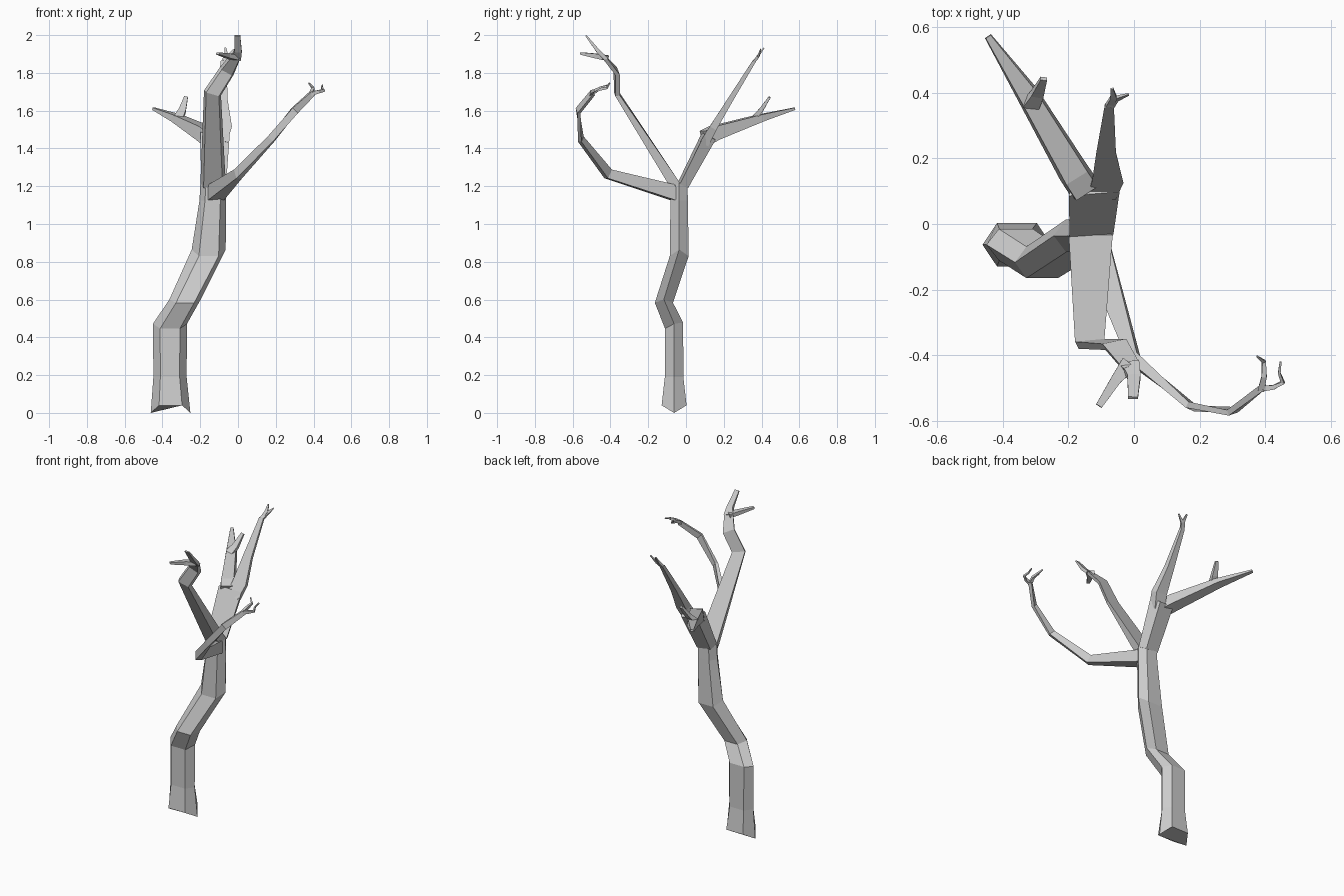
import bpy
import bmesh
from mathutils import Vector


def loft(name, rings):
    """Skin a list of equal-sized point rings and cap both ends."""
    bm = bmesh.new()
    vs = [[bm.verts.new(p) for p in r] for r in rings]
    n = len(vs[0])
    for r0, r1 in zip(vs, vs[1:]):
        for i in range(n):
            j = (i + 1) % n
            bm.faces.new((r0[i], r0[j], r1[j], r1[i]))
    bm.faces.new(vs[0][::-1])
    bm.faces.new(vs[-1])
    bmesh.ops.recalc_face_normals(bm, faces=bm.faces)
    me = bpy.data.meshes.new(name)
    bm.to_mesh(me)
    bm.free()
    ob = bpy.data.objects.new(name, me)
    bpy.context.collection.objects.link(ob)
    return ob


def hex_ring(x, y, z, a, b, side_dz=0.0, tilt=0.0):
    """Hexagon with points left and right; side_dz lifts the points."""
    k = 0.58 * a
    flat = [(-a, 0), (-k, -b), (k, -b), (a, 0), (k, b), (-k, b)]
    return [(x + px, y + py, z + tilt * py + (side_dz if py == 0 else 0))
            for px, py in flat]


def limb(name, path, ref, lo=1.0, hi=1.0):
    """Four-sided limb; path items are x, y, z, half width, half depth."""
    pts = [Vector(p[:3]) for p in path]
    rings = []
    for i, p in enumerate(path):
        t = Vector()
        if i > 0:
            t += (pts[i] - pts[i - 1]).normalized()
        if i < len(pts) - 1:
            t += (pts[i + 1] - pts[i]).normalized()
        t.normalize()
        u = Vector(ref)
        u = (u - t * u.dot(t)).normalized()
        v = t.cross(u)
        a, b = p[3], p[4]
        rings.append([pts[i] - u * a * lo - v * b, pts[i] + u * a * lo - v * b,
                      pts[i] + u * a * hi + v * b, pts[i] - u * a * hi + v * b])
    return loft(name, rings)


X, Z = (1, 0, 0), (0, 0, 1)

# Crooked six-sided trunk
loft("trunk", [
    hex_ring(-0.357, -0.063, 0.04, 0.105, 0.066, -0.04),
    hex_ring(-0.36, -0.063, 0.19, 0.088, 0.049),
    hex_ring(-0.36, -0.063, 0.462, 0.09, 0.048, 0.01, 0.33),
    hex_ring(-0.28, -0.117, 0.583, 0.083, 0.048, 0.018),
    hex_ring(-0.155, -0.036, 0.83, 0.09, 0.05, 0.035),
    hex_ring(-0.134, -0.036, 1.125, 0.07, 0.046),
    hex_ring(-0.132, -0.037, 1.2, 0.067, 0.045, 0.02),
])

# Front limb with two end twigs
limb("front_limb", [
    (-0.132, -0.057, 1.205, 0.067, 0.028),
    (-0.135, -0.366, 1.69, 0.047, 0.012),
    (-0.06, -0.368, 1.805, 0.042, 0.011),
    (-0.008, -0.44, 1.89, 0.028, 0.01)], X, lo=0.75)
limb("front_twig_upper", [
    (-0.012, -0.425, 1.875, 0.028, 0.01),
    (0.0, -0.465, 1.915, 0.02, 0.01),
    (-0.003, -0.53, 1.998, 0.015, 0.004)], X)
limb("front_twig_side", [
    (-0.015, -0.425, 1.88, 0.025, 0.013),
    (-0.055, -0.475, 1.89, 0.016, 0.012),
    (-0.107, -0.555, 1.903, 0.01, 0.006)], (1, -0.7, 0))

# Back limb, splitting left and right
limb("back_limb", [
    (-0.132, -0.015, 1.205, 0.067, 0.025),
    (-0.125, 0.122, 1.465, 0.078, 0.034)], (1, 0.2, 0.15), hi=0.7)
limb("back_right_branch", [
    (-0.1, 0.1, 1.43, 0.045, 0.025),
    (-0.08, 0.145, 1.51, 0.048, 0.02),
    (-0.085, 0.23, 1.65, 0.03, 0.015),
    (-0.076, 0.36, 1.86, 0.015, 0.009)], X, hi=0.8)
limb("back_right_twig_a", [
    (-0.078, 0.355, 1.85, 0.012, 0.008),
    (-0.062, 0.385, 1.895, 0.01, 0.006),
    (-0.067, 0.413, 1.932, 0.004, 0.003)], X)
limb("back_right_twig_b", [
    (-0.072, 0.36, 1.86, 0.011, 0.008),
    (-0.055, 0.382, 1.885, 0.009, 0.006),
    (-0.018, 0.395, 1.925, 0.004, 0.003)], X)
limb("back_left_branch", [
    (-0.15, 0.105, 1.46, 0.048, 0.036),
    (-0.18, 0.15, 1.483, 0.047, 0.036),
    (-0.325, 0.395, 1.562, 0.034, 0.018),
    (-0.445, 0.572, 1.61, 0.011, 0.006)], (0.87, 0.5, 0), lo=0.8)
limb("back_left_twig", [
    (-0.315, 0.36, 1.56, 0.025, 0.014),
    (-0.295, 0.395, 1.6, 0.019, 0.012),
    (-0.275, 0.443, 1.672, 0.01, 0.006)], X)

# Long curling branch at the front right
limb("curling_branch", [
    (-0.12, -0.06, 1.165, 0.04, 0.045),
    (0.0, -0.412, 1.265, 0.026, 0.018),
    (0.175, -0.557, 1.45, 0.02, 0.01),
    (0.3, -0.571, 1.6, 0.02, 0.009),
    (0.395, -0.495, 1.693, 0.014, 0.01)], Z)
limb("curling_twig_a", [
    (0.388, -0.505, 1.69, 0.011, 0.01),
    (0.397, -0.465, 1.712, 0.009, 0.008),
    (0.396, -0.42, 1.72, 0.006, 0.006),
    (0.375, -0.404, 1.747, 0.003, 0.003)], Z)
limb("curling_twig_b", [
    (0.385, -0.503, 1.688, 0.011, 0.009),
    (0.425, -0.498, 1.7, 0.009, 0.007),
    (0.454, -0.483, 1.707, 0.007, 0.006),
    (0.443, -0.455, 1.722, 0.005, 0.004),
    (0.447, -0.42, 1.735, 0.003, 0.003)], Z)
